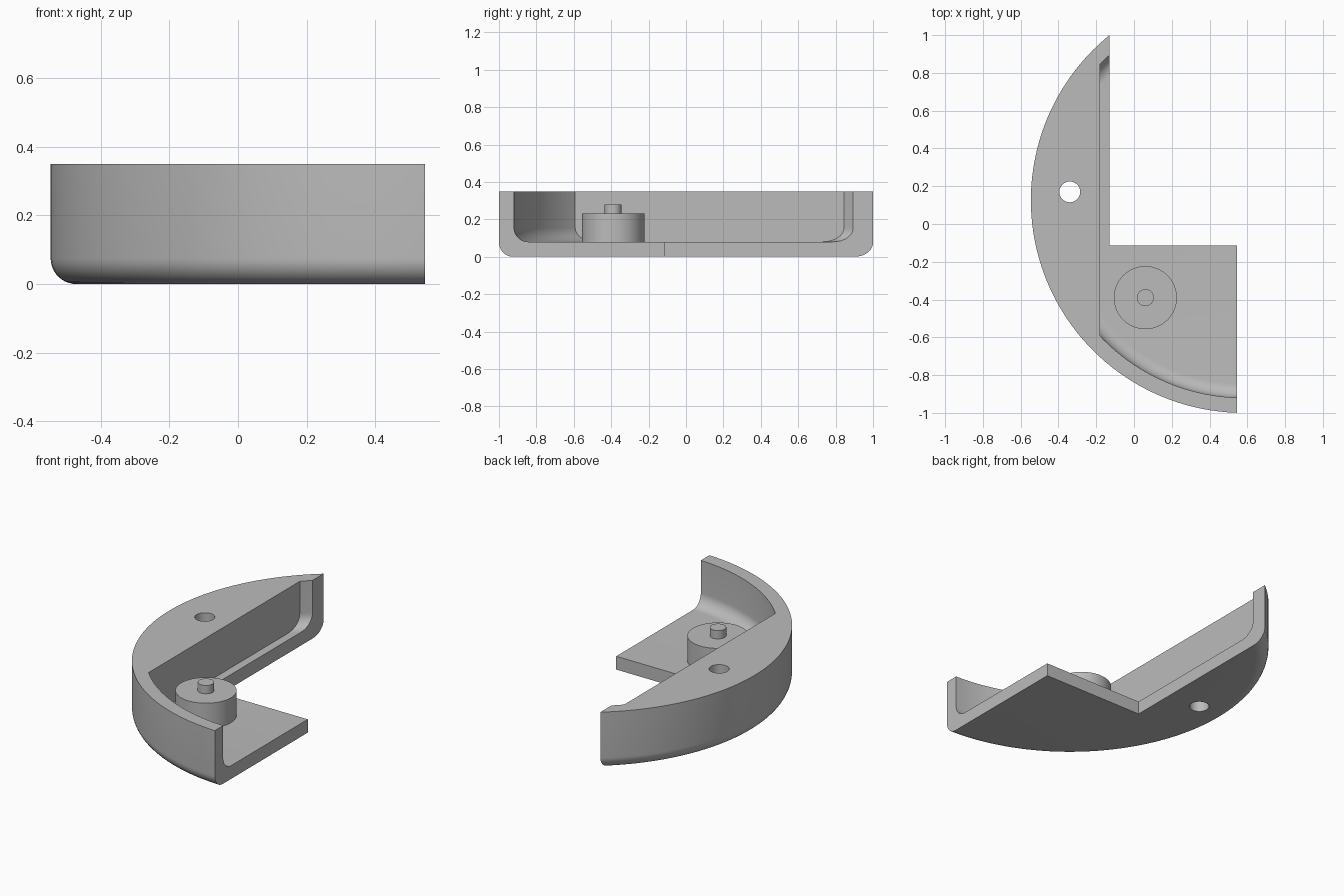
import bpy, bmesh
from math import pi, sin, cos, radians
from mathutils import Vector

cube = bpy.data.objects.get("Cube")
if cube:
    bpy.data.objects.remove(cube, do_unlink=True)

HEIGHT, FLOOR, FILLET = 0.35, 0.08, 0.075
CENTRE, RADIUS, WALL = (0.58, 0.126), 1.126, 0.08

grey = bpy.data.materials.new("plain grey")
grey.use_nodes = True
grey.diffuse_color = (0.5, 0.5, 0.5, 1)
grey.node_tree.nodes["Principled BSDF"].inputs["Base Color"].default_value = (0.5, 0.5, 0.5, 1)


def finish(name, bm):
    bmesh.ops.remove_doubles(bm, verts=bm.verts, dist=1e-5)
    bmesh.ops.recalc_face_normals(bm, faces=bm.faces)
    mesh = bpy.data.meshes.new(name)
    bm.to_mesh(mesh)
    bm.free()
    mesh.materials.append(grey)
    obj = bpy.data.objects.new(name, mesh)
    bpy.context.collection.objects.link(obj)
    return obj


def prism(name, outline, z0, z1):
    bm = bmesh.new()
    face = bm.faces.new([bm.verts.new((x, y, z0)) for x, y in outline])
    top = bmesh.ops.extrude_face_region(bm, geom=[face])["geom"]
    bmesh.ops.translate(bm, vec=(0, 0, z1 - z0),
                        verts=[v for v in top if isinstance(v, bmesh.types.BMVert)])
    return finish(name, bm)


def box(name, x0, x1, y0, y1, z0, z1):
    return prism(name, [(x0, y0), (x1, y0), (x1, y1), (x0, y1)], z0, z1)


def rounded_disc(name, radius, z0, z1):
    """Disc with a rounded lower rim."""
    steps = 10
    rim = [(radius - FILLET + FILLET * sin(a), z0 + FILLET - FILLET * cos(a))
           for a in (pi / 2 * i / steps for i in range(steps + 1))]
    profile = [(0, z0)] + rim + [(radius, z1), (0, z1)]
    bm = bmesh.new()
    verts = [bm.verts.new((CENTRE[0] - r, CENTRE[1], z)) for r, z in profile]
    edges = [bm.edges.new(pair) for pair in zip(verts, verts[1:])]
    bmesh.ops.spin(bm, geom=verts + edges, cent=(*CENTRE, 0), axis=(0, 0, 1),
                   angle=2 * pi, steps=160)
    return finish(name, bm)


def cylinder(name, x, y, radius, z0, z1):
    outline = [(x + radius * cos(2 * pi * i / 64), y + radius * sin(2 * pi * i / 64))
               for i in range(64)]
    return prism(name, outline, z0, z1)


def combine(target, tool, operation):
    mod = target.modifiers.new(operation, 'BOOLEAN')
    mod.operation, mod.object, mod.solver = operation, tool, 'EXACT'
    graph = bpy.context.evaluated_depsgraph_get()
    mesh = bpy.data.meshes.new_from_object(target.evaluated_get(graph))
    target.modifiers.clear()
    target.data = mesh
    bpy.data.objects.remove(tool, do_unlink=True)


# Curved housing trimmed to its L-shaped plan
housing = rounded_disc("housing", RADIUS, 0, HEIGHT)
plan = [(-2, -2), (0.545, -2), (0.545, -0.115), (-0.13, -0.115), (-0.13, 2), (-2, 2)]
combine(housing, prism("plan_cutter", plan, -1, 1), 'INTERSECT')

# Pocket leaving the floor, the curved wall and the solid side block
pocket = rounded_disc("pocket_cutter", RADIUS - WALL, FLOOR, 1)
combine(pocket, box("pocket_limit", -0.18, 2, -2, 2, -1, 2), 'INTERSECT')
combine(housing, pocket, 'DIFFERENCE')

# Vertical hole through the side block
combine(housing, cylinder("hole_cutter", -0.34, 0.17, 0.055, -1, 1), 'DIFFERENCE')

# Round boss with a locating pin
boss = cylinder("boss", 0.06, -0.39, 0.167, FLOOR - 0.02, 0.23)
pin = cylinder("pin", 0.06, -0.39, 0.045, 0.21, 0.28)

for part in (housing, boss, pin):
    bpy.ops.object.select_all(action='DESELECT')
    part.select_set(True)
    bpy.context.view_layer.objects.active = part
    bpy.ops.object.shade_smooth_by_angle(angle=radians(30))
